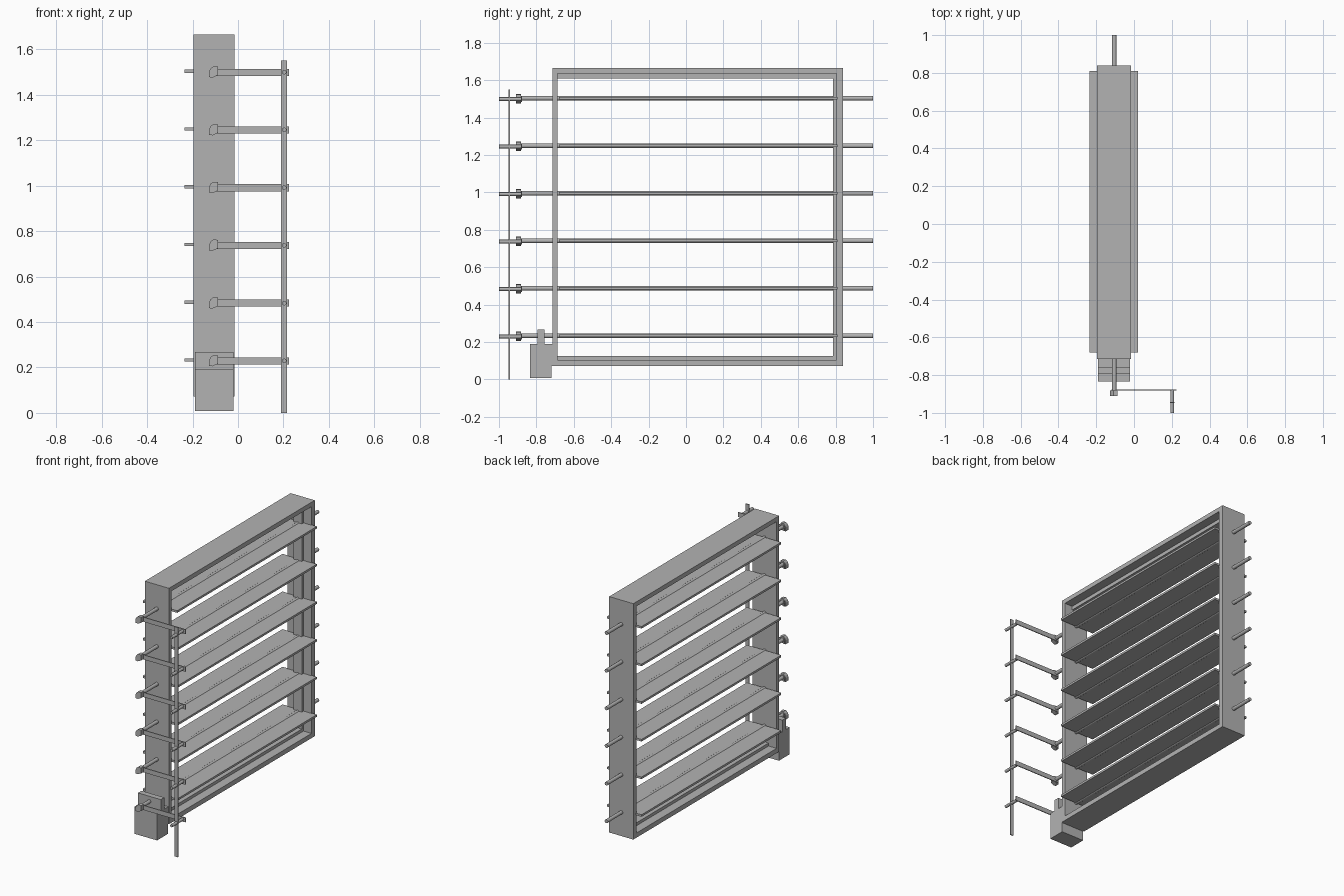
import bpy, bmesh
from math import radians
from mathutils import Matrix

if "Cube" in bpy.data.objects:
    bpy.data.objects.remove(bpy.data.objects["Cube"])

GREY = (0.45, 0.45, 0.45, 1)
metal = bpy.data.materials.new("grey_metal")
metal.use_nodes = True
metal.diffuse_color = GREY
metal.node_tree.nodes["Principled BSDF"].inputs["Base Color"].default_value = GREY


def finish(name, bm, smooth=False):
    bmesh.ops.recalc_face_normals(bm, faces=bm.faces)
    mesh = bpy.data.meshes.new(name)
    bm.to_mesh(mesh)
    bm.free()
    mesh.materials.append(metal)
    obj = bpy.data.objects.new(name, mesh)
    bpy.context.collection.objects.link(obj)
    if smooth:
        bpy.ops.object.select_all(action="DESELECT")
        obj.select_set(True)
        bpy.context.view_layer.objects.active = obj
        bpy.ops.object.shade_smooth_by_angle(angle=radians(35))
    return obj


def box(name, x, y, z):
    """Box given as (low, high) ranges on each axis."""
    bm = bmesh.new()
    bmesh.ops.create_cube(bm, size=1)
    for v in bm.verts:
        v.co = [r[0] if c < 0 else r[1] for c, r in zip(v.co, (x, y, z))]
    return finish(name, bm)


def rod(name, x, y, z, radius):
    """Round bar running along y."""
    bm = bmesh.new()
    place = Matrix.Translation((x, sum(y) / 2, z)) @ Matrix.Rotation(radians(90), 4, "X")
    bmesh.ops.create_cone(bm, cap_ends=True, segments=16, radius1=radius,
                          radius2=radius, depth=y[1] - y[0], matrix=place)
    return finish(name, bm, True)


def prism(name, outline, y):
    """Outline in x and z, extruded along y."""
    bm = bmesh.new()
    face = bm.faces.new([bm.verts.new((px, y[0], pz)) for px, pz in outline])
    grown = bmesh.ops.extrude_face_region(bm, geom=[face])["geom"]
    verts = [g for g in grown if isinstance(g, bmesh.types.BMVert)]
    bmesh.ops.translate(bm, verts=verts, vec=(0, y[1] - y[0], 0))
    return finish(name, bm)


# Outer frame
depth = (-0.195, -0.015)
box("front_jamb", depth, (-0.715, -0.688), (0.073, 1.665))
box("back_jamb", depth, (0.805, 0.84), (0.073, 1.665))
box("top_rail", depth, (-0.688, 0.805), (1.635, 1.665))
box("bottom_rail", depth, (-0.688, 0.805), (0.073, 0.105))

# Stop ribs inside the frame
rib = (-0.135, -0.075)
box("top_rib", rib, (-0.688, 0.805), (1.61, 1.635))
box("bottom_rib", rib, (-0.688, 0.805), (0.105, 0.125))
box("back_rib", rib, (0.787, 0.805), (0.125, 1.61))

# Louvre blades, each with shaft, clamp, crank lever and pin
AXIS, PIN = -0.105, 0.203
clamp = [(-0.127, -0.026), (-0.112, -0.028), (-0.087, -0.016), (-0.087, 0.02),
         (-0.108, 0.022), (-0.12, 0.013), (-0.127, 0)]
for i in range(6):
    z = 0.233 + 0.254 * i
    box(f"blade_{i}", (-0.235, 0.022), (-0.68, 0.81), (z - 0.007, z + 0.007))
    rod(f"shaft_{i}", AXIS, (-0.905, 1), z, 0.012)
    prism(f"clamp_{i}", [(px, z + pz) for px, pz in clamp], (-0.91, -0.882))
    box(f"lever_{i}", (-0.12, 0.225), (-0.882, -0.876), (z - 0.02, z + 0.011))
    rod(f"pin_{i}", PIN, (-1, -0.876), z - 0.004, 0.01)

# Linkage bar joining the levers
box("linkage_bar", (0.19, 0.215), (-0.948, -0.942), (0, 1.55))

# Drive motor and its mounting plate
box("motor_body", (-0.19, -0.02), (-0.835, -0.72), (0.008, 0.19))
box("motor_spacer", (-0.19, -0.02), (-0.72, -0.715), (0.073, 0.19))
box("motor_plate", (-0.19, -0.02), (-0.795, -0.757), (0.19, 0.268))
